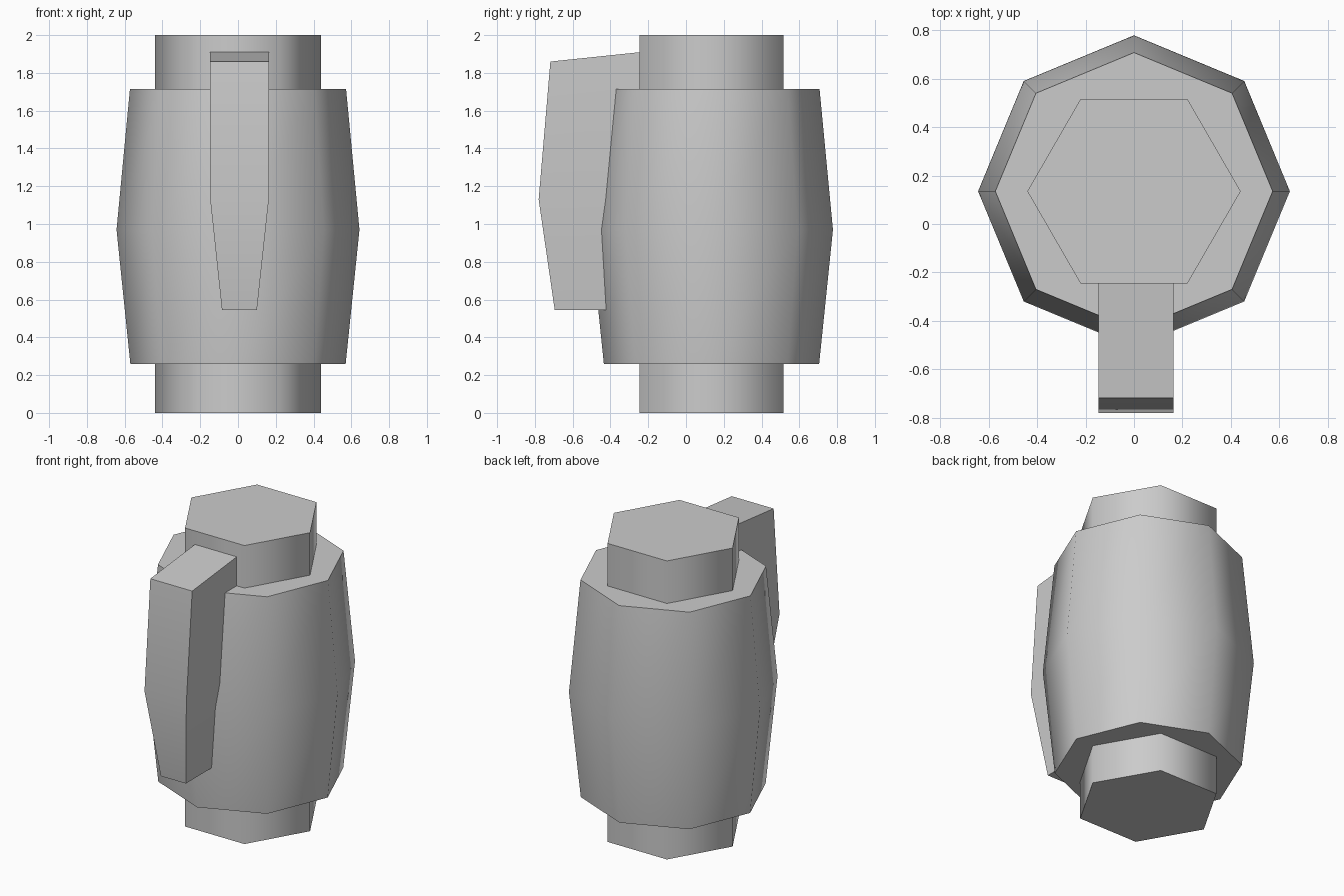
import bpy
import bmesh
from math import radians, cos, sin, tau

if "Cube" in bpy.data.objects:
    bpy.data.objects.remove(bpy.data.objects["Cube"], do_unlink=True)

AXIS_Y = 0.135

grey = bpy.data.materials.new("plain_grey")
grey.use_nodes = True
grey.diffuse_color = (0.6, 0.6, 0.6, 1)
grey.node_tree.nodes["Principled BSDF"].inputs["Base Color"].default_value = (0.6, 0.6, 0.6, 1)


def loft(name, rings):
    """Skin a stack of equal point rings and cap both ends."""
    bm = bmesh.new()
    loops = [[bm.verts.new(p) for p in ring] for ring in rings]
    n = len(loops[0])
    for low, high in zip(loops, loops[1:]):
        for i in range(n):
            j = (i + 1) % n
            bm.faces.new((low[i], low[j], high[j], high[i]))
    bm.faces.new(loops[0][::-1])
    bm.faces.new(loops[-1])
    bmesh.ops.recalc_face_normals(bm, faces=bm.faces)
    mesh = bpy.data.meshes.new(name)
    bm.to_mesh(mesh)
    bm.free()
    mesh.materials.append(grey)
    obj = bpy.data.objects.new(name, mesh)
    bpy.context.collection.objects.link(obj)
    bpy.ops.object.select_all(action="DESELECT")
    obj.select_set(True)
    bpy.context.view_layer.objects.active = obj
    bpy.ops.object.shade_smooth_by_angle(angle=radians(65))
    return obj


def ring(sides, radius, z):
    return [(radius * cos(tau * i / sides), AXIS_Y + radius * sin(tau * i / sides), z)
            for i in range(sides)]


def slab(x0, x1, front, back, z_front, z_back):
    return [(x0, front, z_front), (x1, front, z_front),
            (x1, back, z_back), (x0, back, z_back)]


# Hexagonal core running the full height
loft("core", [ring(6, 0.44, 0), ring(6, 0.44, 2)])

# Eight-sided bulging barrel
loft("barrel", [ring(8, 0.57, 0.26), ring(8, 0.643, 0.97), ring(8, 0.572, 1.715)])

# Solid handle, tapered below its middle and sunk into the barrel
loft("handle", [
    slab(-0.085, 0.10, -0.695, -0.24, 0.545, 0.545),
    slab(-0.147, 0.163, -0.78, -0.24, 1.13, 1.13),
    slab(-0.147, 0.163, -0.718, -0.24, 1.86, 1.91),
])
